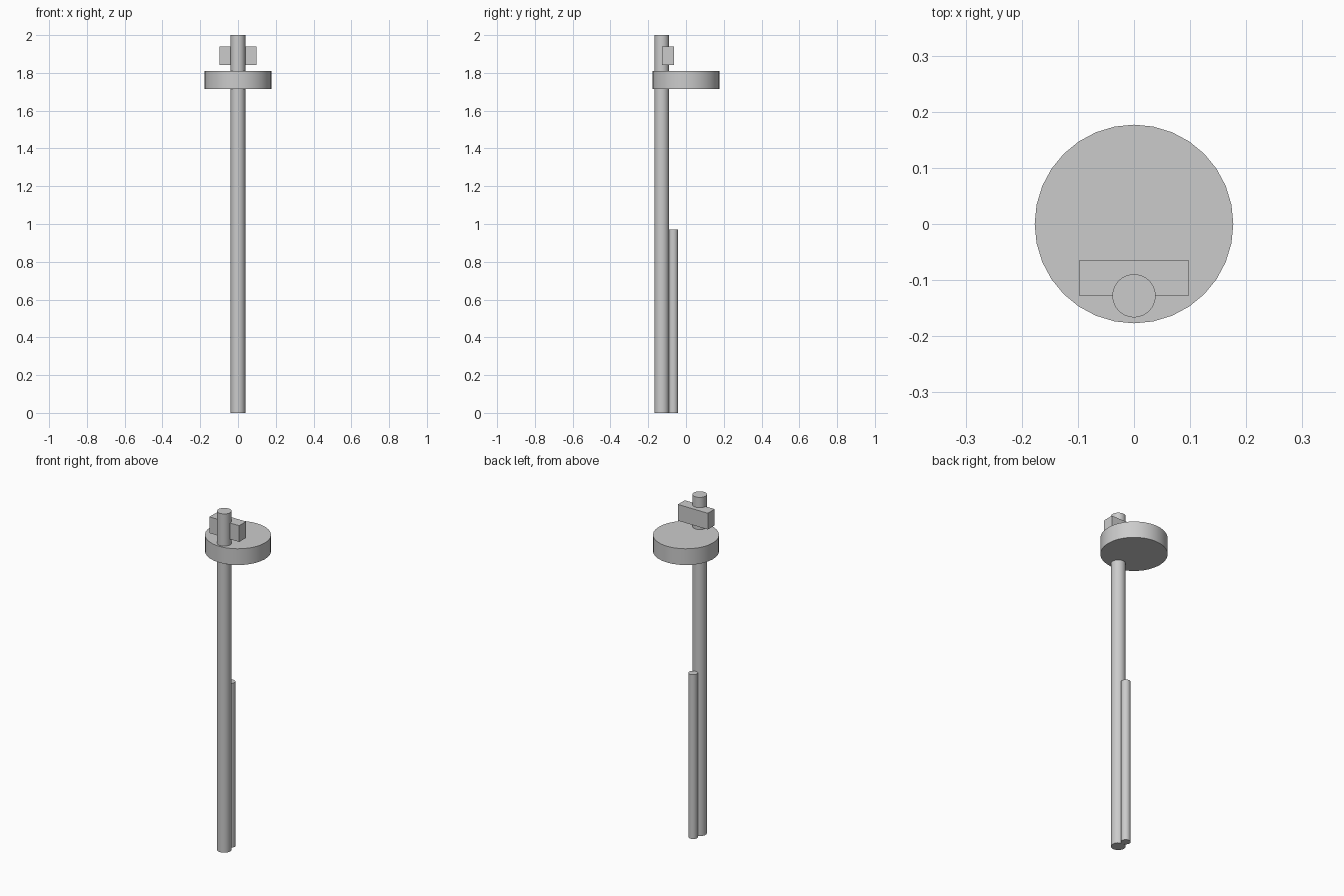
import bpy
import math

if "Cube" in bpy.data.objects:
    bpy.data.objects.remove(bpy.data.objects["Cube"])


def cylinder(name, radius, y, z0, z1):
    bpy.ops.mesh.primitive_cylinder_add(
        vertices=32, radius=radius, depth=z1 - z0, location=(0, y, (z0 + z1) / 2))
    obj = bpy.context.object
    obj.name = name
    bpy.ops.object.shade_smooth_by_angle(angle=math.radians(30))
    return obj


def box(name, size, location):
    bpy.ops.mesh.primitive_cube_add(size=1, location=location)
    obj = bpy.context.object
    obj.name = name
    obj.scale = size
    bpy.ops.object.transform_apply(location=False, rotation=False, scale=True)
    return obj


# Tall main pole, set towards the front
cylinder("main_pole", 0.0385, -0.128, 0.0, 2.0)
# Shorter rod standing right behind it
cylinder("short_rod", 0.025, -0.067, 0.0, 0.97)
# Flat round disc near the top
cylinder("disc", 0.177, 0.0, 1.714, 1.81)
# Small block above the disc, behind the pole
box("top_block", (0.195, 0.064, 0.096), (0, -0.096, 1.891))
